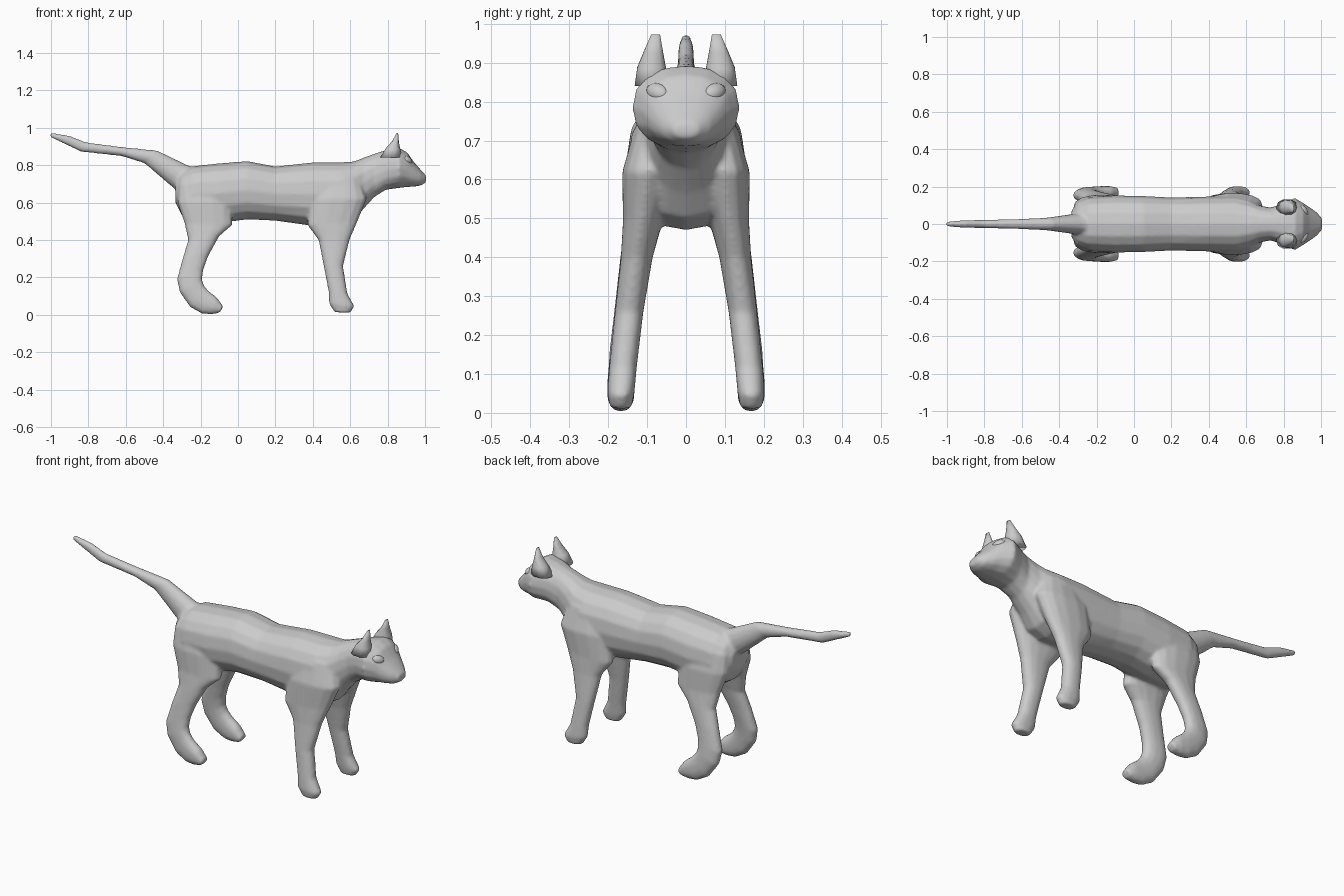
import bpy, bmesh
from math import cos, sin, pi, copysign
from mathutils import Matrix


def rnd(v, p):
    return copysign(abs(v) ** p, v)


def loft(bm, rings, n=14, p=0.88):
    """Each ring: side-view points A, B (x, z) and a width range y0..y1."""
    loops = []
    for ax, az, bx, bz, y0, y1 in rings:
        loop = []
        for i in range(n):
            c, s = rnd(cos(2 * pi * i / n), p), rnd(sin(2 * pi * i / n), p)
            loop.append(bm.verts.new(((ax + bx) / 2 + (ax - bx) / 2 * c,
                                      (y0 + y1) / 2 + (y1 - y0) / 2 * s,
                                      (az + bz) / 2 + (az - bz) / 2 * c)))
        loops.append(loop)
    faces = [bm.faces.new(loops[0]), bm.faces.new(loops[-1])]
    for a, b in zip(loops, loops[1:]):
        for i in range(n):
            j = (i + 1) % n
            faces.append(bm.faces.new((a[i], a[j], b[j], b[i])))
    bmesh.ops.recalc_face_normals(bm, faces=faces)


def finish(bm, name):
    me = bpy.data.meshes.new(name)
    for f in bm.faces:
        f.smooth = True
    bm.to_mesh(me)
    bm.free()
    ob = bpy.data.objects.new(name, me)
    bpy.context.collection.objects.link(ob)
    return ob


# Torso, neck and head: x, top z, bottom z, half width
torso = [(-.335, .72, .60, .07), (-.30, .765, .53, .12), (-.24, .795, .49, .145),
         (-.10, .81, .49, .153), (.05, .822, .51, .15), (.20, .793, .503, .142),
         (.40, .815, .475, .147), (.55, .815, .47, .15), (.62, .82, .50, .128),
         (.67, .84, .565, .10), (.73, .862, .63, .088), (.79, .88, .668, .108),
         (.86, .894, .678, .14), (.905, .868, .683, .112), (.94, .818, .685, .09),
         (.975, .778, .69, .065), (1.005, .745, .707, .032)]
front_leg = [(.515, .015, .60, .01, .14, .195), (.487, .06, .623, .045, .132, .203),
             (.485, .12, .585, .115, .126, .198), (.458, .26, .562, .26, .109, .183),
             (.43, .40, .597, .40, .085, .168), (.37, .48, .64, .50, .06, .163),
             (.38, .62, .69, .62, .03, .165), (.43, .74, .65, .74, .02, .13)]
back_leg = [(-.10, .01, -.078, .045, .14, .195), (-.14, .003, -.115, .095, .132, .203),
            (-.19, .005, -.16, .13, .132, .203), (-.255, .04, -.183, .16, .13, .20),
            (-.312, .12, -.192, .19, .125, .197), (-.327, .19, -.185, .24, .118, .19),
            (-.297, .30, -.16, .31, .105, .18), (-.267, .40, -.10, .42, .085, .168),
            (-.287, .49, -.03, .48, .06, .158), (-.325, .60, -.03, .60, .03, .155),
            (-.32, .70, -.10, .72, .03, .13)]
# Tail: top x, z, bottom x, z, half width
tail = [(-.20, .78, -.29, .64, .07), (-.27, .80, -.36, .69, .055),
        (-.43, .878, -.50, .81, .034), (-.62, .897, -.62, .848, .027),
        (-.81, .922, -.84, .872, .022), (-.90, .957, -.92, .91, .02),
        (-1.0, .974, -1.005, .95, .014)]

bm = bmesh.new()
loft(bm, [(x, t, x, b, -w, w) for x, t, b, w in torso], n=16)
loft(bm, [(a, b, c, d, -w, w) for a, b, c, d, w in tail], p=1)
for s in (1, -1):
    for leg in (front_leg, back_leg):
        loft(bm, [(*r[:4], s * r[4], s * r[5]) for r in leg])
body = finish(bm, "cat_body")

# Melt the overlapping parts into one smooth skin
re = body.modifiers.new("fuse", 'REMESH')
re.mode = 'VOXEL'
re.voxel_size = 0.008
re.use_smooth_shade = True
sm = body.modifiers.new("blend", 'SMOOTH')
sm.factor = 0.5
sm.iterations = 6

for s, side in ((1, "left"), (-1, "right")):
    # Pointed ears
    bm = bmesh.new()
    ear = [(.76, .84, .875, .84, .04, .134), (.79, .89, .868, .885, .05, .127),
           (.825, .93, .860, .925, .058, .110), (.848, .972, .856, .972, .066, .09)]
    loft(bm, [(*r[:4], s * r[4], s * r[5]) for r in ear], n=10)
    finish(bm, side + "_ear")

    # Slanted almond eyes
    bm = bmesh.new()
    m = (Matrix.Translation((.906, s * .073, .824)) @ Matrix.Rotation(s * .55, 4, 'Z')
         @ Matrix.Rotation(-.4, 4, 'Y') @ Matrix.Rotation(s * .35, 4, 'X')
         @ Matrix.Diagonal((.02, .034, .023, 1)))
    bmesh.ops.create_uvsphere(bm, u_segments=16, v_segments=10, radius=1, matrix=m)
    finish(bm, side + "_eye")
